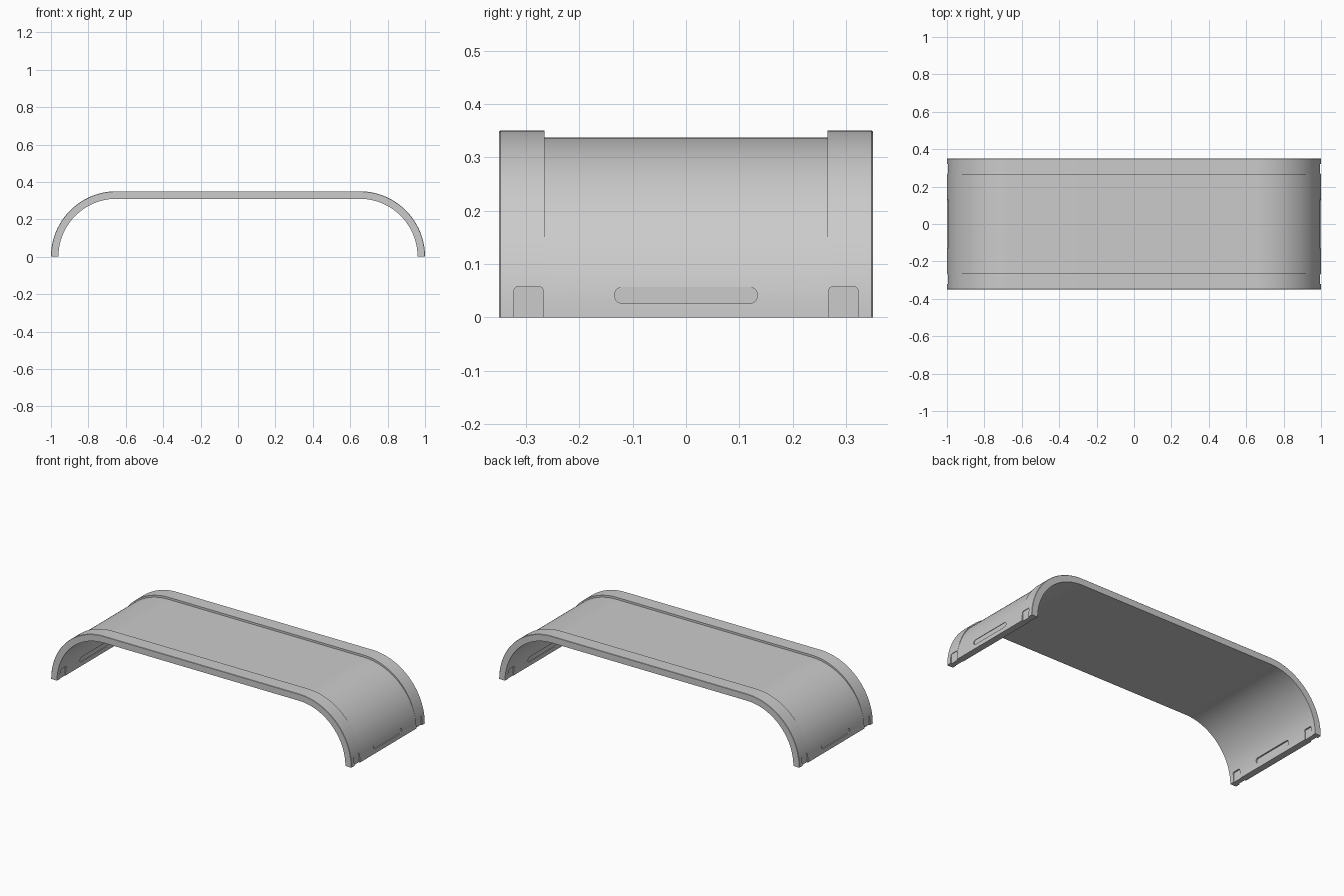
import bpy, bmesh
from math import sin, cos, pi

if "Cube" in bpy.data.objects:
    bpy.data.objects.remove(bpy.data.objects["Cube"])

R, T, CX, N = 0.35, 0.04, 0.65, 32


def arc(rx, rz):
    """Right foot, over the top, to the left foot."""
    right = [(CX + rx * cos(i * pi / 2 / N), rz * sin(i * pi / 2 / N)) for i in range(N + 1)]
    return right + [(-x, z) for x, z in reversed(right)]


def ring(rx, rz):
    return arc(rx, rz) + arc(R - T, R - T)[::-1]


def finish(bm, name):
    bmesh.ops.remove_doubles(bm, verts=bm.verts, dist=1e-6)
    bmesh.ops.recalc_face_normals(bm, faces=bm.faces)
    me = bpy.data.meshes.new(name)
    bm.to_mesh(me)
    bm.free()
    ob = bpy.data.objects.new(name, me)
    bpy.context.collection.objects.link(ob)
    return ob


# Arched shell: raised rims either side of a recess that fades towards the feet
E, RIM, B = 0.35, 0.265, 0.002
half = [(-E, R - B, R - B), (-E + B, R, R), (-RIM, R, R), (-RIM, R, R - 0.0125)]
stations = half + [(-y, a, b) for y, a, b in reversed(half)]
bm = bmesh.new()
rings = [[bm.verts.new((x, y, z)) for x, z in ring(a, b)] for y, a, b in stations]
n = len(rings[0])
for r0, r1 in zip(rings, rings[1:]):
    for i in range(n):
        j = (i + 1) % n
        same = all((p.co - q.co).length < 1e-7 for p, q in ((r0[i], r1[i]), (r0[j], r1[j])))
        if not same:
            bm.faces.new((r0[i], r0[j], r1[j], r1[i]))
for r in (rings[0], rings[-1]):
    for i in range(n // 2 - 1):
        bm.faces.new((r[i], r[i + 1], r[n - 2 - i], r[n - 1 - i]))
shell = finish(bm, "arched_shell")


def outline(y0, y1, z0, z1, r):
    """Rounded rectangle in the side view."""
    pts = []
    for k, (y, z) in enumerate([(y1 - r, z1 - r), (y0 + r, z1 - r), (y0 + r, z0 + r), (y1 - r, z0 + r)]):
        for i in range(9):
            a = (k + i / 8) * pi / 2
            pts.append((y + r * cos(a), z + r * sin(a)))
    return pts


# Shallow slots and corner notches on the outer and inner faces of both feet
shapes = [outline(-0.134, 0.134, 0.026, 0.057, 0.0155),
          outline(0.268, 0.322, -0.03, 0.057, 0.006),
          outline(-0.322, -0.268, -0.03, 0.057, 0.006)]
bm = bmesh.new()
for pts in shapes:
    for s in (-1, 1):
        for x0, x1 in ((0.992, 1.03), (0.93, 0.963)):
            a, b = [[bm.verts.new((s * x, y, z)) for y, z in pts] for x in (x0, x1)]
            bm.faces.new(a)
            bm.faces.new(b)
            for i in range(len(pts)):
                j = (i + 1) % len(pts)
                bm.faces.new((a[i], a[j], b[j], b[i]))
cutter = finish(bm, "recess_cutter")
cutter.hide_render = True

mod = shell.modifiers.new("recesses", 'BOOLEAN')
mod.operation = 'DIFFERENCE'
mod.solver = 'EXACT'
mod.object = cutter
bpy.context.view_layer.objects.active = shell
shell.select_set(True)
bpy.ops.object.modifier_apply(modifier=mod.name)
bpy.data.objects.remove(cutter)
bpy.ops.object.shade_smooth_by_angle(angle=pi / 6)
